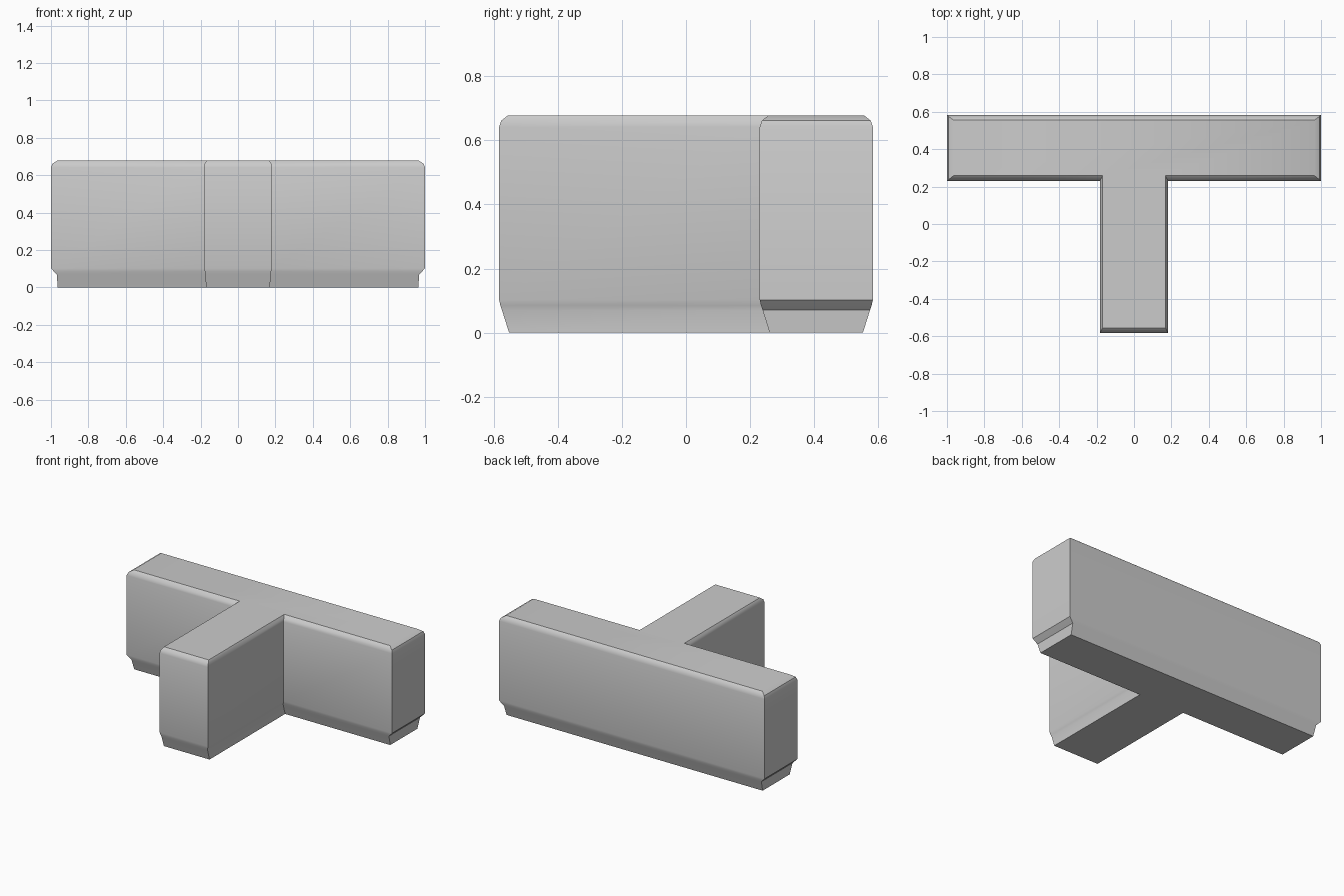
import bpy, bmesh, math

if "Cube" in bpy.data.objects:
    bpy.data.objects.remove(bpy.data.objects["Cube"])

# T-shaped wall block: one T outline stacked through a bevelled vertical profile
BAR_X, BACK, BAR_FRONT, STEM_X, STEM_FRONT = 1.0, 0.583, 0.23, 0.182, -0.583

# height, inset of front/back walls, of bar ends, of stem sides
LEVELS = [
    (0.000, 0.031, 0.036, 0.010),
    (0.070, 0.009, 0.031, 0.009),
    (0.085, 0.004, 0.016, 0.005),
    (0.102, 0.000, 0.000, 0.000),
    (0.642, 0.000, 0.000, 0.000),
    (0.662, 0.007, 0.008, 0.003),
    (0.678, 0.028, 0.035, 0.014),
]


def t_outline(z, wall, end, stem):
    """Counter-clockwise T outline at height z, shrunk by the given insets."""
    bx, sx = BAR_X - end, STEM_X - stem
    right = [(sx, STEM_FRONT + wall), (sx, BAR_FRONT + wall),
             (bx, BAR_FRONT + wall), (bx, BACK - wall)]
    left = [(-x, y) for x, y in reversed(right)]
    return [(x, y, z) for x, y in right + left]


bm = bmesh.new()
rings = [[bm.verts.new(p) for p in t_outline(*lv)] for lv in LEVELS]

# walls
for lo, hi in zip(rings, rings[1:]):
    n = len(lo)
    for i in range(n):
        j = (i + 1) % n
        bm.faces.new((lo[i], lo[j], hi[j], hi[i]))

# top and bottom: stem quad plus bar polygon
for ring, flip in ((rings[0], True), (rings[-1], False)):
    for ids in ((0, 1, 6, 7), (1, 2, 3, 4, 5, 6)):
        vs = [ring[i] for i in ids]
        bm.faces.new(vs[::-1] if flip else vs)

bmesh.ops.recalc_face_normals(bm, faces=bm.faces)
mesh = bpy.data.meshes.new("t_wall_block")
bm.to_mesh(mesh)
bm.free()

block = bpy.data.objects.new("t_wall_block", mesh)
bpy.context.collection.objects.link(block)
bpy.context.view_layer.objects.active = block
block.select_set(True)
bpy.ops.object.shade_smooth_by_angle(angle=math.radians(37))
